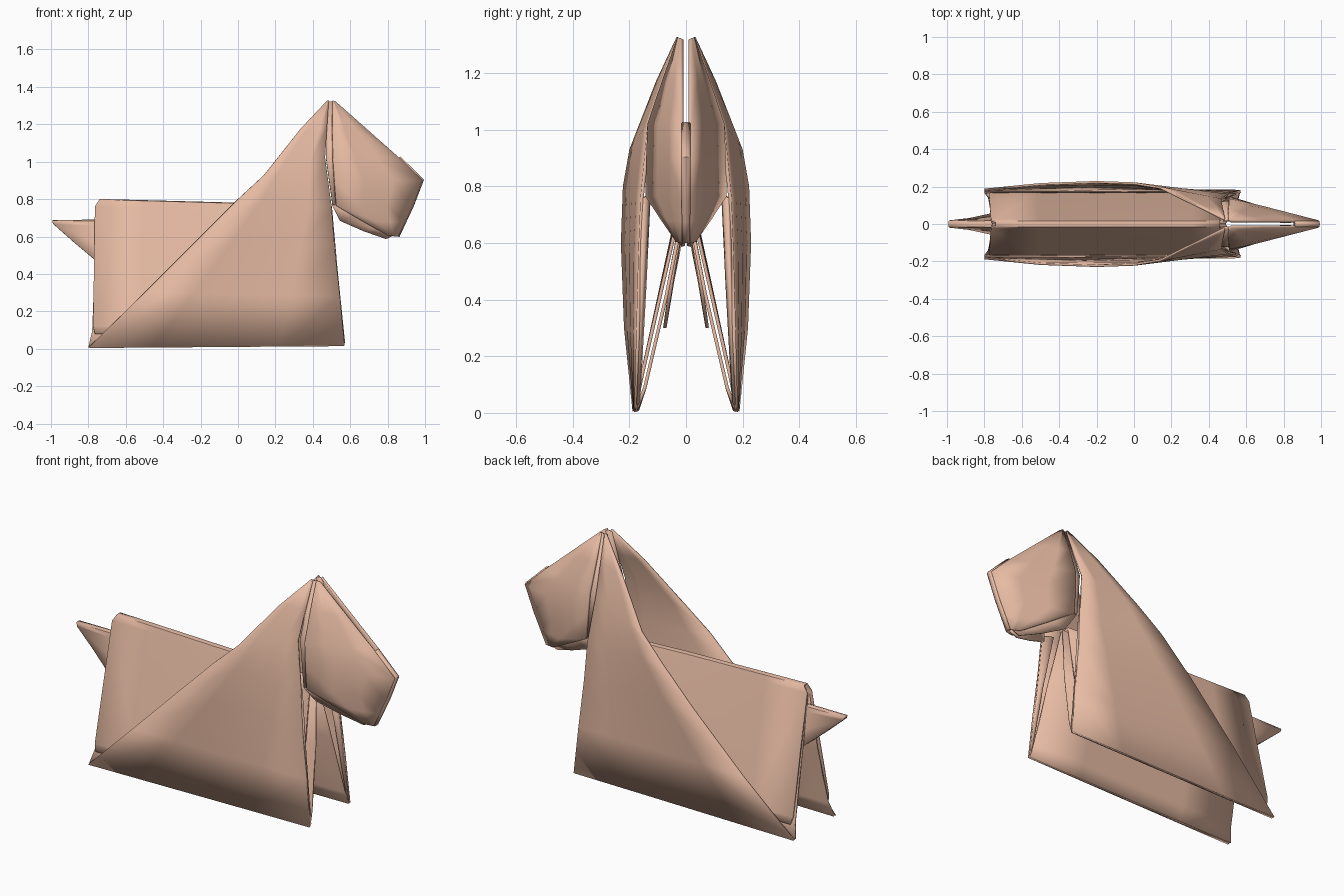
import bpy

mat = bpy.data.materials.new("salmon_paper")
mat.diffuse_color = (0.80, 0.50, 0.37, 1)


def sheet(name, rows, steps=3, thick=0.012):
    """Folded paper panel: rows of points lofted together, mirrored over y = 0."""
    verts, faces = [], []
    for row in rows:
        for a, b in zip(row, row[1:]):
            for s in range(steps):
                f = s / steps
                verts.append([p + (q - p) * f for p, q in zip(a, b)])
        verts.append(list(row[-1]))
    n = (len(rows[0]) - 1) * steps + 1
    for r in range(len(rows) - 1):
        for c in range(n - 1):
            i = r * n + c
            faces.append((i, i + 1, i + n + 1, i + n))
    me = bpy.data.meshes.new(name)
    me.from_pydata(verts, [], faces)
    me.validate()
    me.materials.append(mat)
    ob = bpy.data.objects.new(name, me)
    bpy.context.collection.objects.link(ob)
    m = ob.modifiers.new("mirror", 'MIRROR')
    m.use_axis = (False, True, False)
    m.merge_threshold = 0.002
    s = ob.modifiers.new("paper", 'SOLIDIFY')
    s.thickness = thick
    s.offset = 0
    bpy.ops.object.select_all(action='DESELECT')
    ob.select_set(True)
    bpy.context.view_layer.objects.active = ob
    bpy.ops.object.shade_smooth_by_angle(angle=0.35)
    return ob


# Large outer flaps: diagonal back edge to upright front edge
diag = [(-.80, .183, .006), (-.5, .213, .30), (-.2, .224, .60), (0, .217, .80),
        (.14, .194, .93), (.33, .10, 1.17), (.475, .028, 1.325)]
front = [(.57, .177, .018), (.545, .17, .28), (.515, .163, .55), (.50, .155, .76),
         (.465, .13, 1.02), (.475, .075, 1.18), (.485, .025, 1.325)]
sheet("side_flap", list(zip(diag, front)), 4)

# Inner fold of each front leg
sheet("front_leg_fold", [[(.44, .13, .77), (.50, .15, .76)],
                         [(.50, .145, .45), (.53, .16, .42)],
                         [(.56, .167, .04), (.57, .173, .03)]], 2)

# Body: upper folded layer with a narrow flat spine
sheet("body_back", [[(-.74, 0, .795), (0, 0, .775), (.46, 0, .755)],
                    [(-.742, .012, .793), (0, .012, .773), (.46, .012, .753)],
                    [(-.765, .019, .76), (0, .019, .745), (.46, .019, .73)],
                    [(-.775, .158, .12), (0, .158, .12), (.50, .158, .12)],
                    [(-.765, .166, .08), (0, .166, .08), (.50, .166, .08)]], 3)

# Body: lower layer reaching the floor and meeting the flaps
sheet("body_inner_layer", [[(-.76, .006, .74), (.49, .006, .73)],
                           [(-.767, .068, .42), (.53, .068, .42)],
                           [(-.78, .145, .09), (.56, .145, .09)],
                           [(-.80, .172, .008), (.567, .172, .018)]], 4)

# Bottom crease joining body layer and flap
sheet("bottom_fold", [[(-.795, .172, .008), (.565, .171, .018)],
                      [(-.795, .183, .008), (.568, .178, .018)]], 4, 0.008)

# Head: two cheeks joined by a narrow ridge along brow and snout
head_back = [(.505, .025, 1.325), (.505, .08, 1.17), (.507, .13, 1.02), (.515, .135, .90),
             (.525, .138, .765), (.66, .085, .685), (.80, .03, .605)]
head_front = [(.52, .014, 1.32), (.69, .014, 1.17), (.86, .014, 1.02), (.985, .014, .90),
              (.93, .014, .76), (.89, .014, .675), (.855, .014, .60)]
sheet("head", list(zip(head_back, head_front)), 3)
sheet("snout_ridge", [[(x, y, z), (x + .004, 0, z + .003)]
                      for x, y, z in head_front[2:]], 1)

# Folded layer under the jaw
sheet("jaw_fold", [[(.505, .132, .765), (.57, .115, .79)],
                   [(.545, .085, .685), (.68, .07, .73)],
                   [(.67, .045, .63), (.78, .03, .66)],
                   [(.79, .010, .588), (.84, .010, .61)]], 2)

# Recessed crease between neck and head
sheet("neck_crease", [[(.475, .02, 1.32), (.51, .02, 1.32)],
                      [(.47, .115, 1.02), (.52, .115, 1.02)],
                      [(.505, .135, .77), (.53, .125, .77)]], 1)

# Tail: small pointed fold emerging from the back
sheet("tail", [[(-.993, 0, .683), (-.55, 0, .685)],
               [(-.993, .012, .68), (-.55, .014, .68)],
               [(-.985, .014, .665), (-.55, .018, .65)],
               [(-.88, .026, .572), (-.55, .045, .50)],
               [(-.77, .05, .48), (-.55, .075, .30)]], 2)
